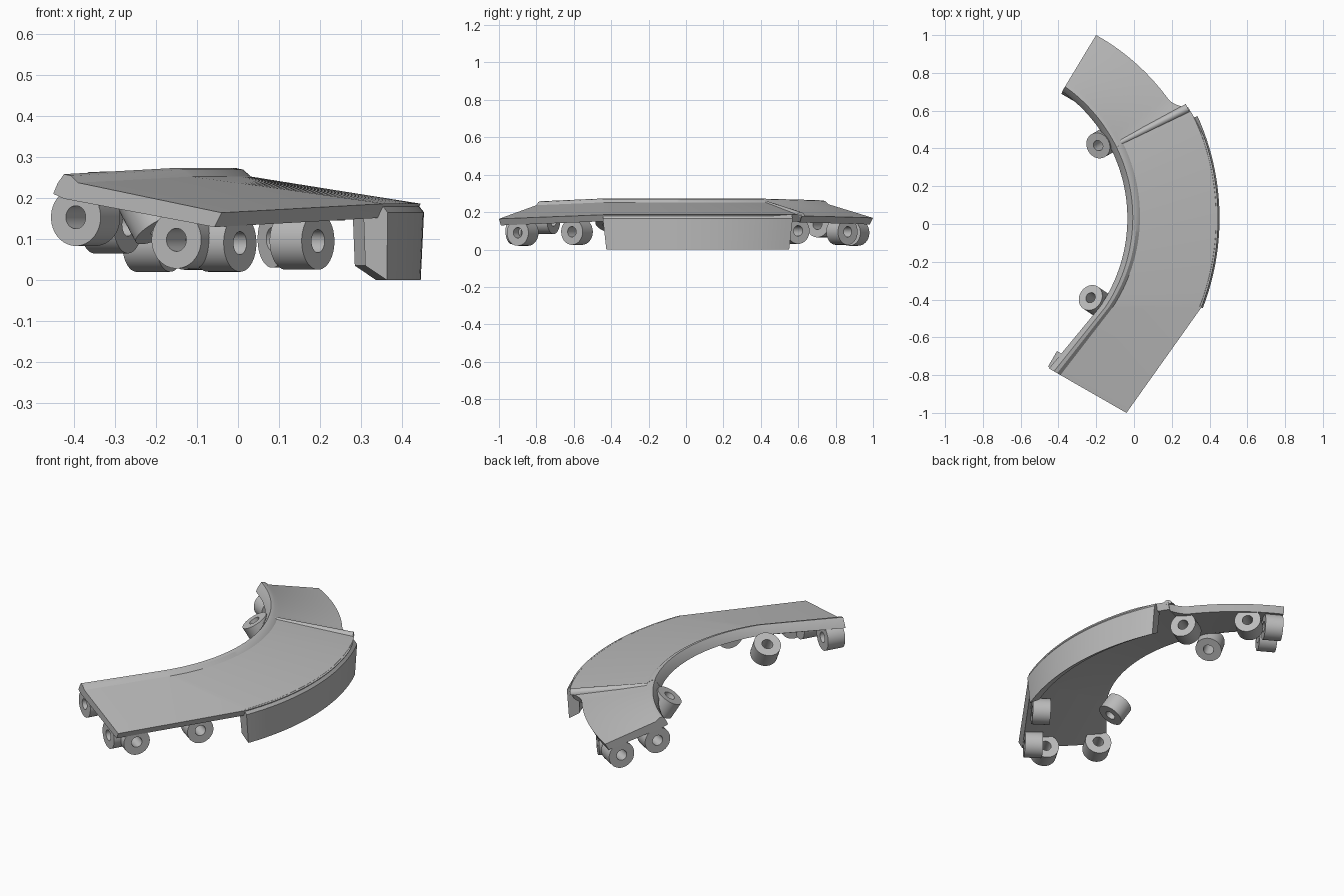
import bpy, bmesh, math
from mathutils import Vector

cube = bpy.data.objects.get("Cube")
if cube:
    bpy.data.objects.remove(cube, do_unlink=True)

grey = bpy.data.materials.new("plain_grey")
grey.use_nodes = True
grey.diffuse_color = (0.5, 0.5, 0.5, 1)
grey.node_tree.nodes["Principled BSDF"].inputs["Base Color"].default_value = (0.5, 0.5, 0.5, 1)

CENTRE = Vector((-0.86, 0.03, 0))   # centre of the curved plan
R_IN, R_OUT = 0.825, 1.31


def polar(radius, degrees, z=0):
    a = math.radians(degrees)
    return CENTRE + Vector((radius * math.cos(a), radius * math.sin(a), z))


def lerp(a, b, t):
    return a + (b - a) * t


def finish(name, bm):
    bmesh.ops.recalc_face_normals(bm, faces=bm.faces)
    mesh = bpy.data.meshes.new(name)
    bm.to_mesh(mesh)
    bm.free()
    mesh.materials.append(grey)
    obj = bpy.data.objects.new(name, mesh)
    bpy.context.collection.objects.link(obj)
    bpy.ops.object.select_all(action='DESELECT')
    obj.select_set(True)
    bpy.context.view_layer.objects.active = obj
    bpy.ops.object.shade_smooth_by_angle(angle=math.radians(30))
    return obj


def loft(name, sections, closed=False):
    """Skin closed cross-sections; cap the ends, or join them into a loop."""
    bm = bmesh.new()
    rows = [[bm.verts.new(p) for p in s] for s in sections]
    pairs = list(zip(rows, rows[1:]))
    if closed:
        pairs.append((rows[-1], rows[0]))
    else:
        bm.faces.new(rows[0])
        bm.faces.new(rows[-1])
    for a, b in pairs:
        for i in range(len(a)):
            j = (i + 1) % len(a)
            bm.faces.new((a[i], a[j], b[j], b[i]))
    return finish(name, bm)


def slab_section(inner, outer):
    """Sloping plate with a raised lip along its inner edge."""
    flat = Vector((outer.x - inner.x, outer.y - inner.y, 0))
    w = flat.length
    d = flat / w
    lip = [(0.0, -0.03), (0.012, -0.005), (0.03, 0.018), (0.05, 0.014), (0.07, -0.003)]
    drop = outer.z - inner.z
    pts = lip + [(w, drop), (w - 0.02, drop - 0.035), (0.03, -0.042)]
    return [inner + d * u + Vector((0, 0, z)) for u, z in pts]


# Main plate: curved, then a straight run to the front end
N = 32
main = []
for i in range(N + 1):
    t = i / N
    main.append(slab_section(polar(R_IN, lerp(26, -35, t), 0.255),
                             polar(lerp(1.288, R_OUT - 0.005, min(1, t * 6)),
                                   lerp(27.3, -21.2, t), 0.186)))
main.append(slab_section(Vector((-0.45, -0.765, 0.24)), Vector((-0.04, -1, 0.164))))
loft("main_plate", main)

# Back plate: narrower, flaring out where it meets the seam
back = []
for i in range(N + 1):
    t = i / N
    flare = 0.055 * max(0, 1 - t * 7) ** 2
    back.append(slab_section(polar(R_IN, lerp(26, 54.5, t), lerp(0.254, 0.245, t)),
                             polar(lerp(1.225, 1.173, t) + flare,
                                   lerp(27.3, 55.8, t), lerp(0.180, 0.169, t))))
loft("back_plate", back)

# Rounded rib over the seam between the plates
rib = []
for r, z in ((R_IN + 0.05, 0.247), (1.285, 0.186)):
    rib.append([polar(r, 27 + 1.1 * math.cos(a), z - 0.01 + 0.024 * math.sin(a))
                for a in (math.pi * k / 8 for k in range(9))])
loft("seam_rib", rib)

# Skirt hanging from the outer edge, ends leaning in towards the bottom
profile = [(1.295, 0.188), (1.313, 0.165), (1.305, 0), (1.25, 0.035), (1.25, 0.16)]
skirt = []
for i in range(N + 1):
    t = i / N
    skirt.append([polar(r, lerp(24.4 - lean, -21.3 + lean, t), z)
                  for r, z in profile for lean in [(0.188 - z) * 4.5]])
loft("outer_skirt", skirt)


def ring(name, face, normal, length=0.095, radius=0.07, hole=0.028):
    """Thick hollow roller whose visible face is centred on the given point."""
    n = Vector(normal).normalized()
    side = n.orthogonal().normalized()
    up = n.cross(side)
    face = Vector(face)
    sections = []
    for k in range(40):
        a = 2 * math.pi * k / 40
        d = side * math.cos(a) + up * math.sin(a)
        sections.append([face + d * r - n * h for r, h in
                         ((hole, 0), (radius, 0), (radius, length), (hole, length))])
    loft(name, sections, closed=True)


# Rings under the edges, grouped by the direction they face
side_front, end_front, end_back = (0.82, -0.57, 0), (-0.5, -0.86, 0), (-0.86, 0.5, 0)
rings = {
    "front_side_ring_a": ((0.005, -0.90, 0.09), side_front),
    "front_side_ring_b": ((0.195, -0.61, 0.095), side_front),
    "front_end_ring_a": ((-0.395, -0.79, 0.153), end_front),
    "front_end_ring_b": ((-0.15, -0.93, 0.098), end_front),
    "back_side_ring_a": ((0.165, 0.60, 0.10), (0.85, 0.5, 0)),
    "back_side_ring_b": ((-0.06, 0.865, 0.095), (0.75, 0.66, 0)),
    "back_end_ring_a": ((-0.247, 0.92, 0.09), end_back),
    "back_end_ring_b": ((-0.35, 0.75, 0.135), end_back),
    "inner_ring_front": ((-0.23, -0.39, 0.205), (-0.45, 0.3, 0.84)),
    "inner_ring_back": ((-0.19, 0.415, 0.215), (-0.45, -0.25, 0.85)),
}
for name, (face, normal) in rings.items():
    ring(name, face, normal)
